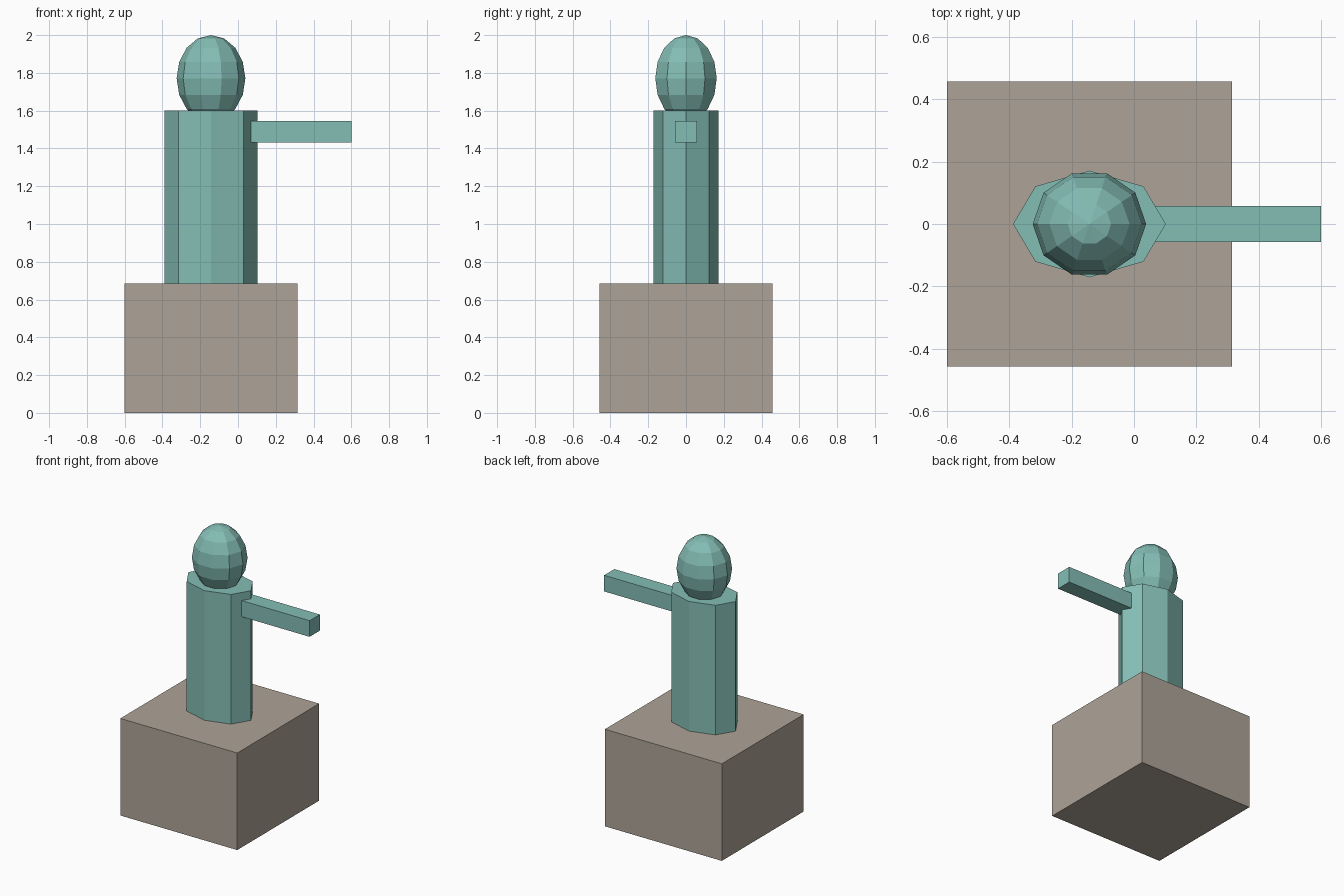
import bpy, bmesh, math
from mathutils import Matrix, Vector

if "Cube" in bpy.data.objects:
    bpy.data.objects.remove(bpy.data.objects["Cube"])

CX = -0.143  # shared axis of plinth, torso and head


def material(name, rgb):
    m = bpy.data.materials.new(name)
    m.diffuse_color = (*rgb, 1)
    m.use_nodes = True
    m.node_tree.nodes["Principled BSDF"].inputs["Base Color"].default_value = m.diffuse_color
    return m


def part(name, mat, centre, size, build):
    """Build a unit primitive, scale it to size and place it."""
    bm = bmesh.new()
    build(bm)
    bmesh.ops.scale(bm, vec=Vector(size), verts=bm.verts)
    bmesh.ops.translate(bm, vec=Vector(centre), verts=bm.verts)
    mesh = bpy.data.meshes.new(name)
    bm.to_mesh(mesh)
    bm.free()
    mesh.materials.append(mat)
    obj = bpy.data.objects.new(name, mesh)
    bpy.context.collection.objects.link(obj)
    return obj


def cube(bm):
    bmesh.ops.create_cube(bm, size=1)


def octagon_prism(bm):
    bmesh.ops.create_cone(bm, cap_ends=True, segments=8,
                          radius1=1, radius2=1, depth=1)


def faceted_ball(bm):
    # quarter turn puts a vertex column on the x axis
    bmesh.ops.create_uvsphere(bm, u_segments=10, v_segments=8, radius=1,
                              matrix=Matrix.Rotation(math.pi / 2, 4, 'Z'))


stone = material("stone", (0.42, 0.37, 0.31))
patina = material("patina", (0.23, 0.51, 0.46))

# Square plinth
part("plinth", stone, (CX, 0, 0.343), (0.914, 0.914, 0.686), cube)
# Flattened eight-sided torso
part("torso", patina, (CX, 0, 1.144), (0.245, 0.171, 0.916), octagon_prism)
# Egg-shaped head, sunk into the torso
part("head", patina, (CX, 0, 1.771), (0.182, 0.171, 0.229), faceted_ball)
# Outstretched arm
part("arm", patina, (0.333, 0, 1.488), (0.534, 0.114, 0.114), cube)
